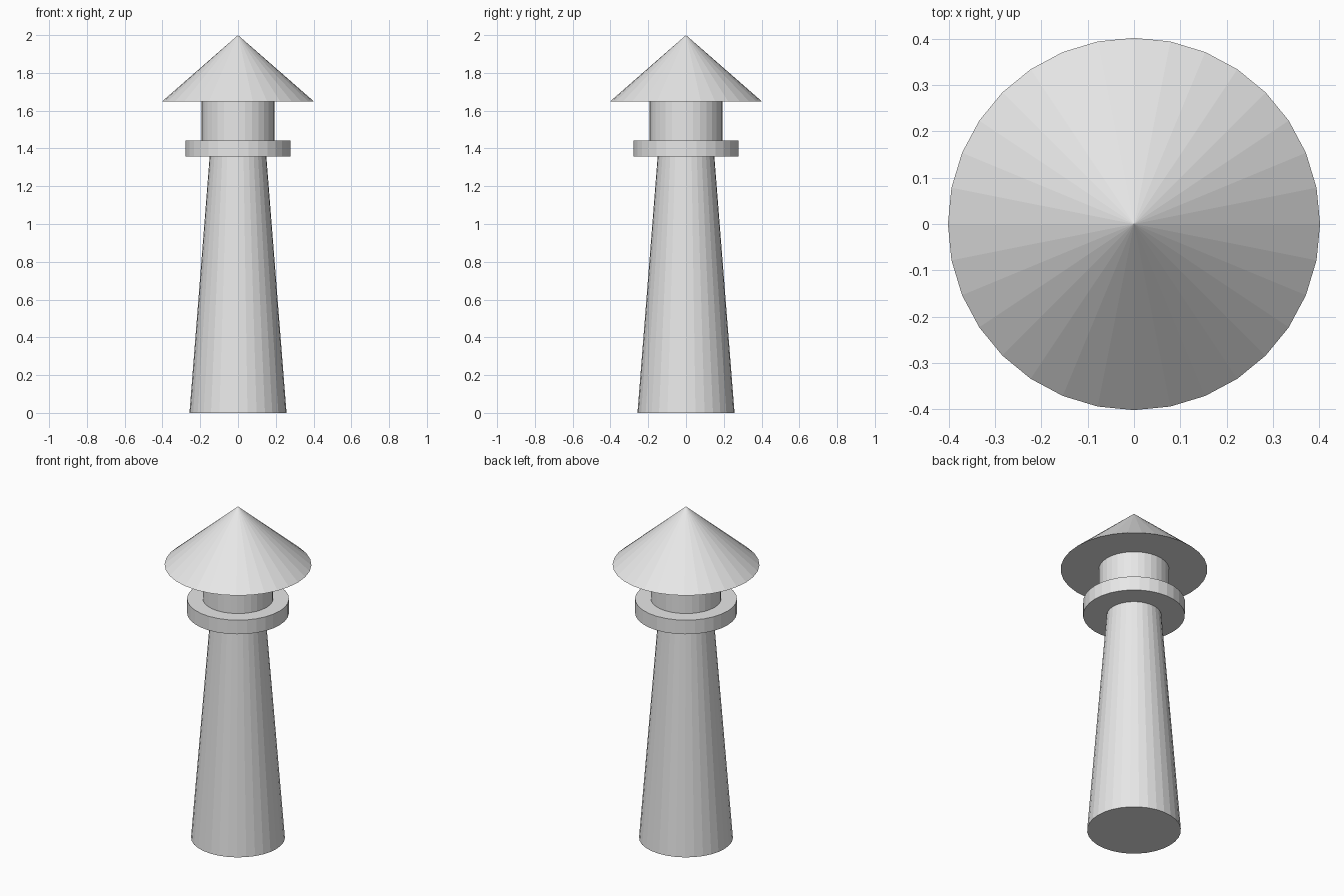
import bpy

cube = bpy.data.objects.get("Cube")
if cube:
    bpy.data.objects.remove(cube, do_unlink=True)

# One plain grey for the whole lighthouse
grey = bpy.data.materials.new("light_grey")
grey.use_nodes = True
grey.diffuse_color = (0.8, 0.8, 0.8, 1)
grey.node_tree.nodes["Principled BSDF"].inputs["Base Color"].default_value = (0.8, 0.8, 0.8, 1)


def round_part(name, bottom_radius, top_radius, bottom, top):
    """Flat-faced, 32-sided tapered drum between two heights."""
    bpy.ops.mesh.primitive_cone_add(
        vertices=32, radius1=bottom_radius, radius2=top_radius,
        depth=top - bottom, location=(0, 0, (bottom + top) / 2))
    part = bpy.context.object
    part.name = name
    part.data.materials.append(grey)
    return part


# Tapered tower, gallery ring, lantern room and pointed roof
round_part("tower", 0.257, 0.15, 0, 1.358)
round_part("gallery", 0.279, 0.279, 1.358, 1.443)
round_part("lantern_room", 0.193, 0.193, 1.443, 1.649)
round_part("roof", 0.402, 0, 1.649, 2)
